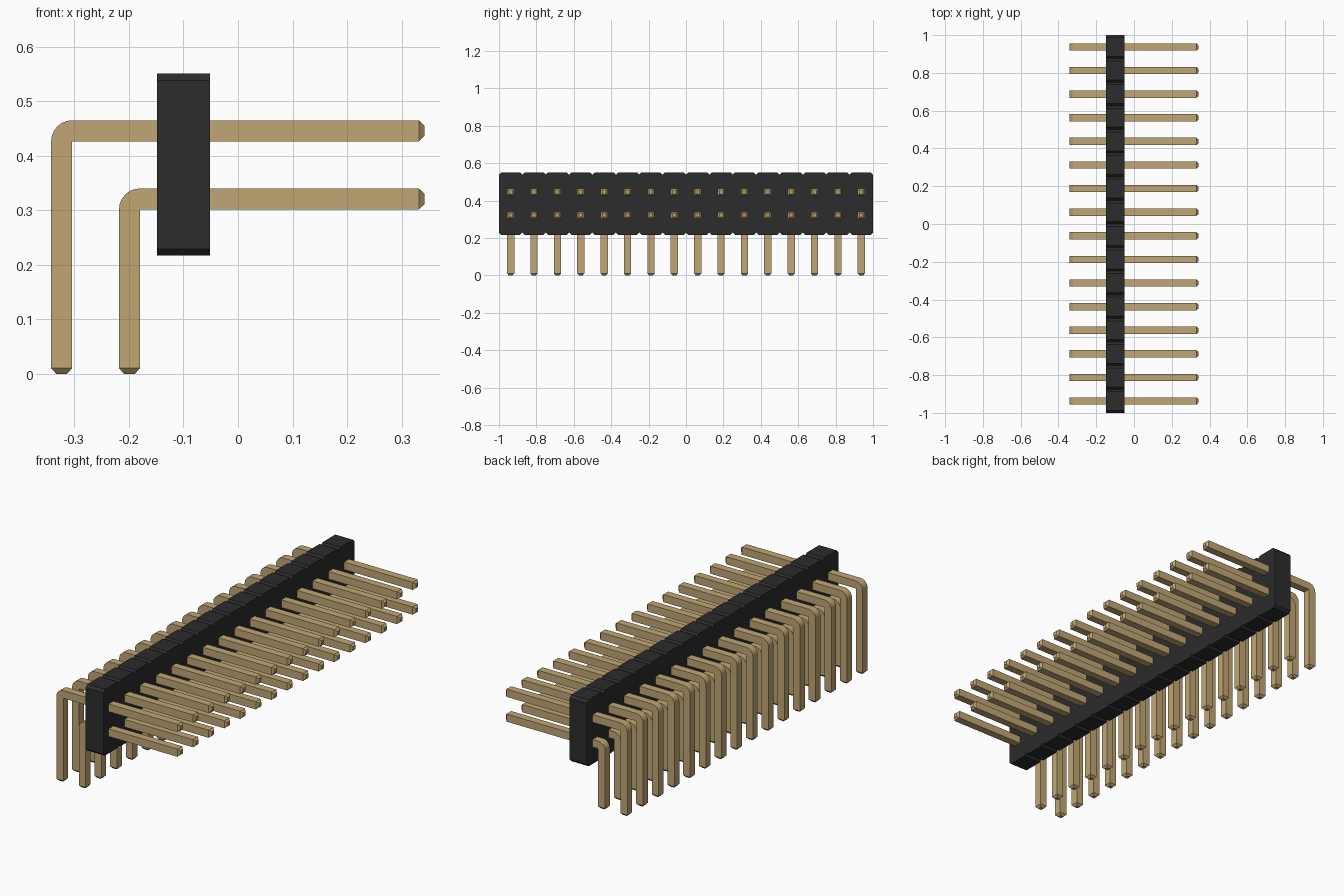
import bpy
import bmesh
from math import sin, cos, pi
from mathutils import Vector, Matrix

cube = bpy.data.objects.get("Cube")
if cube:
    bpy.data.objects.remove(cube, do_unlink=True)

COLUMNS = 16
PITCH = 2 / COLUMNS
W = 0.0385          # pin thickness
TIP = 0.0105        # length of the tapered tips


def make_material(name, color):
    mat = bpy.data.materials.new(name)
    mat.use_nodes = True
    mat.diffuse_color = color
    bsdf = mat.node_tree.nodes["Principled BSDF"]
    bsdf.inputs["Base Color"].default_value = color
    bsdf.inputs["Roughness"].default_value = 0.6
    return mat


def prism(points, direction):
    """Extrude a closed outline along a direction."""
    bm = bmesh.new()
    face = bm.faces.new([bm.verts.new(p) for p in points])
    new = bmesh.ops.extrude_face_region(bm, geom=[face])["geom"]
    verts = [v for v in new if isinstance(v, bmesh.types.BMVert)]
    bmesh.ops.translate(bm, verts=verts, vec=direction)
    bmesh.ops.recalc_face_normals(bm, faces=bm.faces)
    return bm


def finish(bm, name, mat):
    mesh = bpy.data.meshes.new(name)
    bm.to_mesh(mesh)
    bm.free()
    mesh.materials.append(mat)
    return mesh


def add_object(name, mesh, location=(0, 0, 0)):
    obj = bpy.data.objects.new(name, mesh)
    obj.location = location
    bpy.context.collection.objects.link(obj)
    return obj


def taper(bm, normal):
    """Add a pyramid-shaped tip to the end face that looks along normal."""
    end = max(bm.faces, key=lambda f: f.normal.dot(normal) * 10
              + f.calc_center_median().dot(normal))
    tip = bmesh.ops.extrude_discrete_faces(bm, faces=[end])["faces"][0]
    center = tip.calc_center_median()
    bmesh.ops.scale(bm, verts=tip.verts, vec=(0.5, 0.5, 0.5),
                    space=Matrix.Translation(-center))
    bmesh.ops.translate(bm, verts=tip.verts, vec=normal * TIP)


def pin_mesh(name, x, z, mat):
    """Right-angle square pin; x and z are the leg and arm centres."""
    xi, zi = x + W / 2, z - W / 2      # inside corner of the bend
    end = 0.342 - TIP
    steps = 6
    arc = [(xi - W * sin(a), 0, zi + W * cos(a))
           for a in (i * pi / 2 / steps for i in range(steps + 1))]
    outline = [(xi, 0, TIP), (xi, 0, zi), (end, 0, zi), (end, 0, zi + W)]
    outline += arc + [(xi - W, 0, TIP)]
    bm = prism([(px, -W / 2, pz) for px, _, pz in outline], (0, W, 0))
    bm.normal_update()
    taper(bm, Vector((1, 0, 0)))
    taper(bm, Vector((0, 0, -1)))
    bmesh.ops.recalc_face_normals(bm, faces=bm.faces)
    return finish(bm, name, mat)


black = make_material("black plastic", (0.025, 0.025, 0.025, 1))
gold = make_material("dull gold metal", (0.53, 0.38, 0.175, 1))

# Housing: one block with a chamfered notch between neighbouring columns
X0, X1, Z0, Z1, C = -0.149, -0.051, 0.217, 0.551, 0.0125
lower, upper = [], []
for i in range(COLUMNS):
    y0 = -1 + i * PITCH
    y1 = y0 + PITCH
    for edge, z, inward in ((lower, Z0, C), (upper, Z1, -C)):
        edge += [(X0, y0, z + inward), (X0, y0 + C, z), (X0, y1 - C, z)]
lower.append((X0, 1, Z0 + C))
upper.append((X0, 1, Z1 - C))
add_object("housing", finish(prism(lower + upper[::-1], (X1 - X0, 0, 0)),
                             "housing", black))

# Pins: two rows sharing one mesh each
for row, x, z in (("upper_pin", -0.3235, 0.446), ("lower_pin", -0.199, 0.321)):
    mesh = pin_mesh(row, x, z, gold)
    for i in range(COLUMNS):
        add_object(f"{row}_{i + 1}", mesh, (0, -1 + (i + 0.5) * PITCH, 0))
